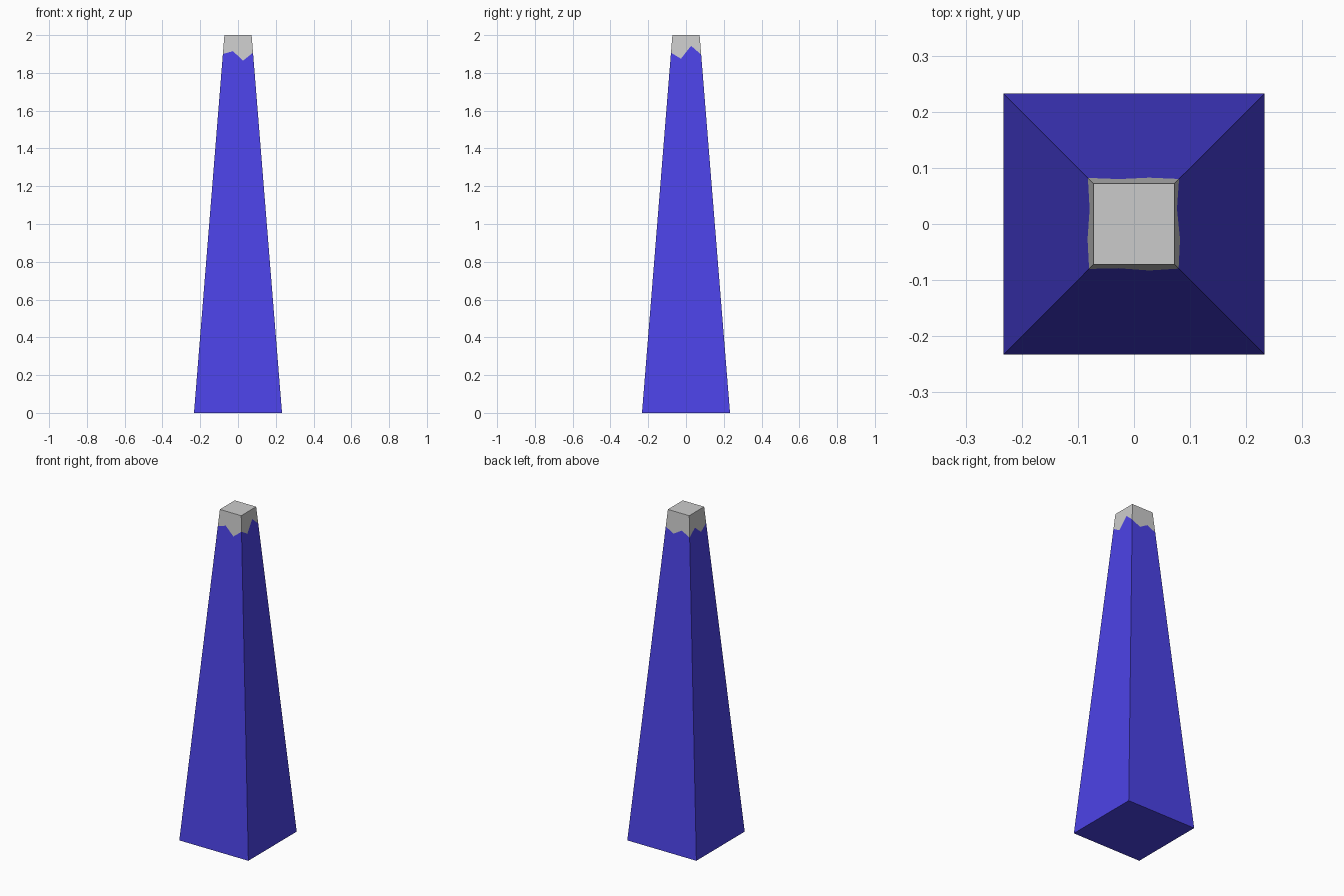
import bpy

if "Cube" in bpy.data.objects:
    bpy.data.objects.remove(bpy.data.objects["Cube"])

BASE, TOP, H = 0.233, 0.072, 2.0


def half(z):
    return BASE + (TOP - BASE) * z / H


def make(name, verts, faces):
    mesh = bpy.data.meshes.new(name)
    mesh.from_pydata(verts, [], faces)
    mesh.update()
    ob = bpy.data.objects.new(name, mesh)
    bpy.context.collection.objects.link(ob)
    return ob


def square(h, z):
    return [(-h, -h, z), (h, -h, z), (h, h, z), (-h, h, z)]


# Jagged seam heights, counter-clockwise from the front left corner
# (corner, one third, two thirds for front, right, back and left sides)
seam_z = [1.90, 1.915, 1.865, 1.907, 1.875, 1.943,
          1.897, 1.868, 1.90, 1.873, 1.912, 1.866]
dirs = [(1, 0), (0, 1), (-1, 0), (0, -1)]
seam = []
for i, z in enumerate(seam_z):
    side, k = divmod(i, 3)
    dx, dy = dirs[side]
    h = half(z)
    # corners lie on the edge, inner points at about a third of the width
    t = (-h, -0.027, 0.027)[k]
    seam.append((dx * t + dy * h, dy * t - dx * h, z))

# Ring indices of the seam along each side
runs = [[4 + (3 * s + k) % 12 for k in range(4)] for s in range(4)]

# Tapered blue tower with open jagged top
body_faces = [[3, 2, 1, 0]]
body_faces += [[s, (s + 1) % 4] + runs[s][::-1] for s in range(4)]
body = make("tower_body", square(BASE, 0) + seam, body_faces)
mat = bpy.data.materials.new("blue")
mat.diffuse_color = (0.072, 0.056, 0.8, 1)
mat.use_nodes = True
mat.node_tree.nodes["Principled BSDF"].inputs["Base Color"].default_value = mat.diffuse_color
body.data.materials.append(mat)

# Grey tip continuing the same taper
cap_faces = [[0, 1, 2, 3]]
cap_faces += [runs[s] + [(s + 1) % 4, s] for s in range(4)]
make("tower_tip", square(TOP, H) + seam, cap_faces)
